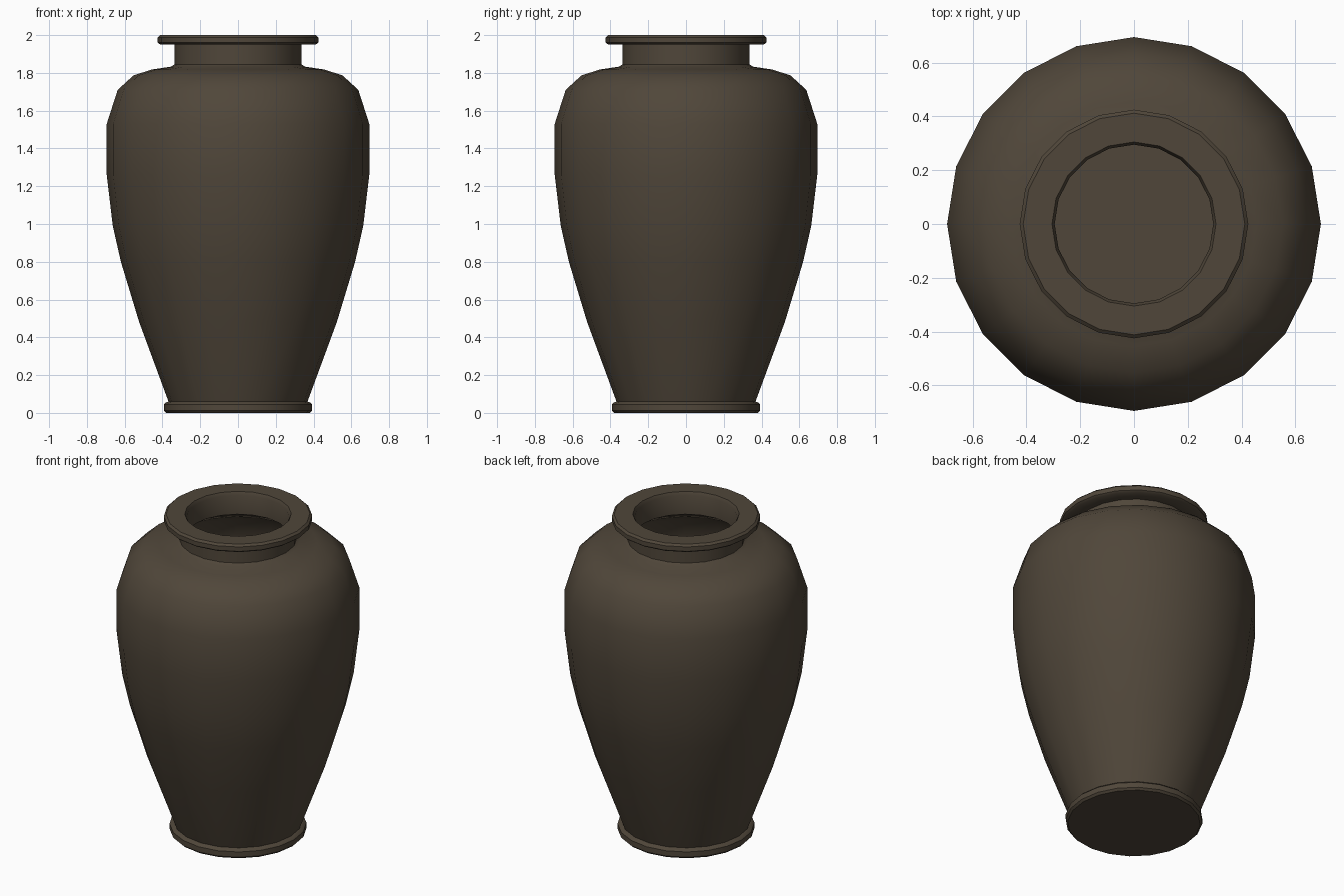
import bpy
import bmesh
import math

if "Cube" in bpy.data.objects:
    bpy.data.objects.remove(bpy.data.objects["Cube"])

SIDES = 20

# Dark brown clay
clay = bpy.data.materials.new("dark_brown_clay")
clay.use_nodes = True
color = (0.08, 0.062, 0.042, 1)
clay.diffuse_color = color
clay.node_tree.nodes["Principled BSDF"].inputs["Base Color"].default_value = color

# Cross-section as (radius, height), from under the base, over the rim, to the inside floor
foot = [(0, 0), (0.38, 0), (0.392, 0.012), (0.392, 0.045), (0.38, 0.056), (0.368, 0.06)]
body = [(0.523, 0.48), (0.62, 0.8), (0.663, 0.99), (0.695, 1.26), (0.695, 1.53),
        (0.637, 1.71), (0.553, 1.787), (0.455, 1.818), (0.355, 1.833)]
neck = [(0.337, 1.845), (0.337, 1.95)]
rim = [(0.412, 1.95), (0.425, 1.96), (0.425, 1.988), (0.412, 2), (0.305, 2)]
inside = [(0.295, 1.98), (0.295, 1.86), (0.43, 1.78), (0.53, 1.75), (0.605, 1.68),
          (0.655, 1.52), (0.655, 1.26), (0.623, 0.99), (0.58, 0.8), (0.483, 0.48),
          (0.335, 0.06), (0, 0.06)]


def lathe(name, profile):
    """Revolve a profile around the vertical axis."""
    bm = bmesh.new()
    verts = [bm.verts.new((r, 0, z)) for r, z in profile]
    edges = [bm.edges.new(pair) for pair in zip(verts, verts[1:])]
    bmesh.ops.spin(bm, geom=verts + edges, cent=(0, 0, 0), axis=(0, 0, 1),
                   angle=math.tau, steps=SIDES, use_merge=False)
    bmesh.ops.remove_doubles(bm, verts=bm.verts, dist=0.001)
    bmesh.ops.recalc_face_normals(bm, faces=bm.faces)
    mesh = bpy.data.meshes.new(name)
    bm.to_mesh(mesh)
    bm.free()
    obj = bpy.data.objects.new(name, mesh)
    bpy.context.collection.objects.link(obj)
    mesh.materials.append(clay)
    return obj


# One continuous hollow vessel
vase = lathe("vase", foot + body + neck + rim + inside)
bpy.ops.object.select_all(action="DESELECT")
vase.select_set(True)
bpy.context.view_layer.objects.active = vase
bpy.ops.object.shade_smooth_by_angle(angle=math.radians(40))
